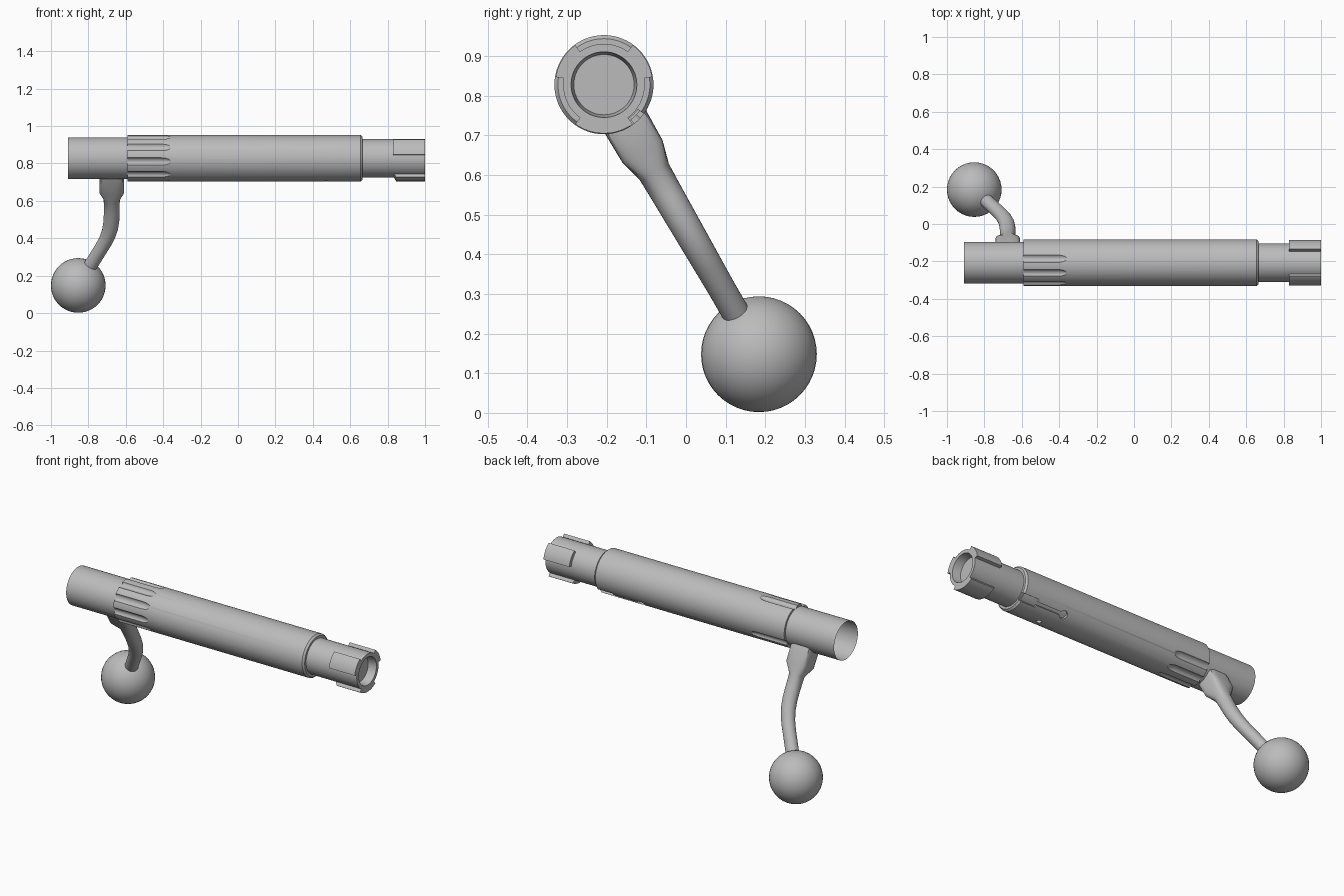
import bpy, bmesh
from math import sin, cos, pi, radians
from mathutils import Vector

cube = bpy.data.objects.get("Cube")
if cube:
    bpy.data.objects.remove(cube, do_unlink=True)

AXIS = Vector((0, -0.207, 0.828))     # centre line of the cylinder parts
SEG = 64

steel = bpy.data.materials.new("grey_steel")
steel.use_nodes = True
GREY = (0.5, 0.5, 0.5, 1)
steel.diffuse_color = GREY
steel.node_tree.nodes["Principled BSDF"].inputs["Base Color"].default_value = GREY


def polar(x, r, deg):
    """Point about the axis; angle runs from the top toward the front."""
    a = radians(deg)
    return Vector((x, -r * sin(a), r * cos(a)))


def make(name, bm, helper=False):
    bmesh.ops.recalc_face_normals(bm, faces=bm.faces)
    mesh = bpy.data.meshes.new(name)
    bm.to_mesh(mesh)
    bm.free()
    mesh.materials.append(steel)
    ob = bpy.data.objects.new(name, mesh)
    ob.location = AXIS
    bpy.context.collection.objects.link(ob)
    if helper:
        ob.hide_render = True
    return ob


def loft(name, rings, caps=(False, False), loop=False, helper=False):
    """Bridge equal rings of points, optionally capped or closed on itself."""
    bm = bmesh.new()
    vs = [[bm.verts.new(p) for p in ring] for ring in rings]
    n = len(rings[0])
    pairs = list(zip(vs, vs[1:])) + ([(vs[-1], vs[0])] if loop else [])
    for a, b in pairs:
        for i in range(n):
            j = (i + 1) % n
            bm.faces.new((a[i], a[j], b[j], b[i]))
    for cap, ring in zip(caps, (vs[0], vs[-1])):
        if cap:
            bm.faces.new(ring)
    return make(name, bm, helper)


def turned(profile, seg=SEG):
    return [[polar(x, r, 360 * i / seg) for i in range(seg)] for x, r in profile]


def arc_block(name, x0, x1, r0, r1, a0, a1, bevel=0.0, helper=False):
    """Curved block between two radii and two angles, with a sloped rear end."""
    steps = 12
    rings = []
    for i in range(steps + 1):
        a = a0 + (a1 - a0) * i / steps
        rings.append([polar(x0, r0, a), polar(x0 + bevel, r1, a),
                      polar(x1, r1, a), polar(x1, r0, a)])
    return loft(name, rings, (True, True), helper=helper)


def smooth(ob):
    bpy.ops.object.select_all(action='DESELECT')
    bpy.context.view_layer.objects.active = ob
    ob.select_set(True)
    bpy.ops.object.shade_smooth_by_angle(angle=radians(30))


# Core: open rear tube, neck and recessed front face
core = loft("core_tube", turned([(-0.91, 0.112), (0.655, 0.112), (0.655, 0.103),
                                 (1, 0.103), (1, 0.083), (0.95, 0.076)]), (False, True))

# Sleeve: thicker body around the core
sleeve = loft("body_sleeve", turned([(-0.59, 0.1), (-0.59, 0.125), (0.655, 0.125),
                                     (0.666, 0.116), (0.666, 0.1)]), loop=True)

# Cutters: round-ended flutes, leaving the back of the sleeve plain
cutters = []
for k in range(8):
    centre = polar(0, 0.138, -10 + 36 * k)
    prof = [(-0.7, 0.025), (-0.41, 0.025)]
    prof += [(-0.41 + 0.06 * sin(t * pi / 12), 0.025 * cos(t * pi / 12)) for t in range(1, 6)]
    rings = [[p + centre for p in ring] for ring in turned(prof, 24)]
    cutters.append(loft("flute_cutter", rings, (True, True), helper=True))

# Cutters: guide slot with a round end, and a small port underneath
cutters.append(arc_block("slot_cutter", 0.56, 0.7, 0.106, 0.14, -148, -126, helper=True))
cutters.append(arc_block("slot_cutter", 0.38, 0.6, 0.106, 0.14, -142, -133, helper=True))
for x, ang, rad in ((0.38, -137.5, 0.024), (0.47, -185, 0.015)):
    out, side = polar(0, 1, ang), polar(0, 1, ang + 90)
    rings = [[Vector((x + rad * cos(i * pi / 12), 0, 0)) + side * rad * sin(i * pi / 12) + out * h
              for i in range(24)] for h in (0.106, 0.15)]
    cutters.append(loft("hole_cutter", rings, (True, True), helper=True))

bpy.context.view_layer.update()
for ob in cutters:
    mod = sleeve.modifiers.new("cut", 'BOOLEAN')
    mod.operation = 'DIFFERENCE'
    mod.solver = 'EXACT'
    mod.object = ob
bpy.context.view_layer.update()
cut_mesh = bpy.data.meshes.new_from_object(
    sleeve.evaluated_get(bpy.context.evaluated_depsgraph_get()))
sleeve.modifiers.clear()
sleeve.data = cut_mesh
for ob in cutters:
    bpy.data.objects.remove(ob, do_unlink=True)

# Remove the hidden inner wall of the sleeve
bm = bmesh.new()
bm.from_mesh(sleeve.data)
inner = [f for f in bm.faces if all(v.co.yz.length < 0.102 for v in f.verts)]
bmesh.ops.delete(bm, geom=inner, context='FACES')
bm.to_mesh(sleeve.data)
bm.free()

# Locking lugs around the front end
lugs = [arc_block(name, 0.83, 1, 0.095, 0.123, a0, a1, bevel)
        for name, a0, a1, bevel in (("front_lug", 36, 81, 0), ("back_lug", -81, -36, 0),
                                    ("bottom_lug", 144, 216, 0.015))]

# Handle: square root blending into a round, bent arm
DOWN, SIDE = polar(0, 1, -150), polar(0, 1, -60)


def handle_ring(t, x, hx, hy, power):
    ring = []
    for i in range(32):
        c, s = cos(i * pi / 16), sin(i * pi / 16)
        k = (abs(c) ** power + abs(s) ** power) ** (-1 / power)
        ring.append(Vector((x + hx * k * c, 0, 0)) + SIDE * hy * k * s + DOWN * t)
    return ring


stations = [(0.09, -0.675, 0.066, 0.06, 6), (0.195, -0.675, 0.066, 0.058, 6),
            (0.255, -0.675, 0.043, 0.042, 2), (0.33, -0.675, 0.042, 0.04, 2),
            (0.39, -0.677, 0.042, 0.039, 2), (0.44, -0.684, 0.042, 0.038, 2),
            (0.49, -0.699, 0.042, 0.037, 2), (0.54, -0.722, 0.042, 0.036, 2),
            (0.6, -0.755, 0.042, 0.035, 2), (0.74, -0.83, 0.042, 0.035, 2)]
handle = loft("handle_arm", [handle_ring(*s) for s in stations], (False, True))

# Ball knob
bm = bmesh.new()
bmesh.ops.create_uvsphere(bm, u_segments=40, v_segments=24, radius=0.146)
knob = make("ball_knob", bm)
knob.location = (-0.854, 0.184, 0.148)

for ob in [core, sleeve, handle, knob] + lugs:
    smooth(ob)
